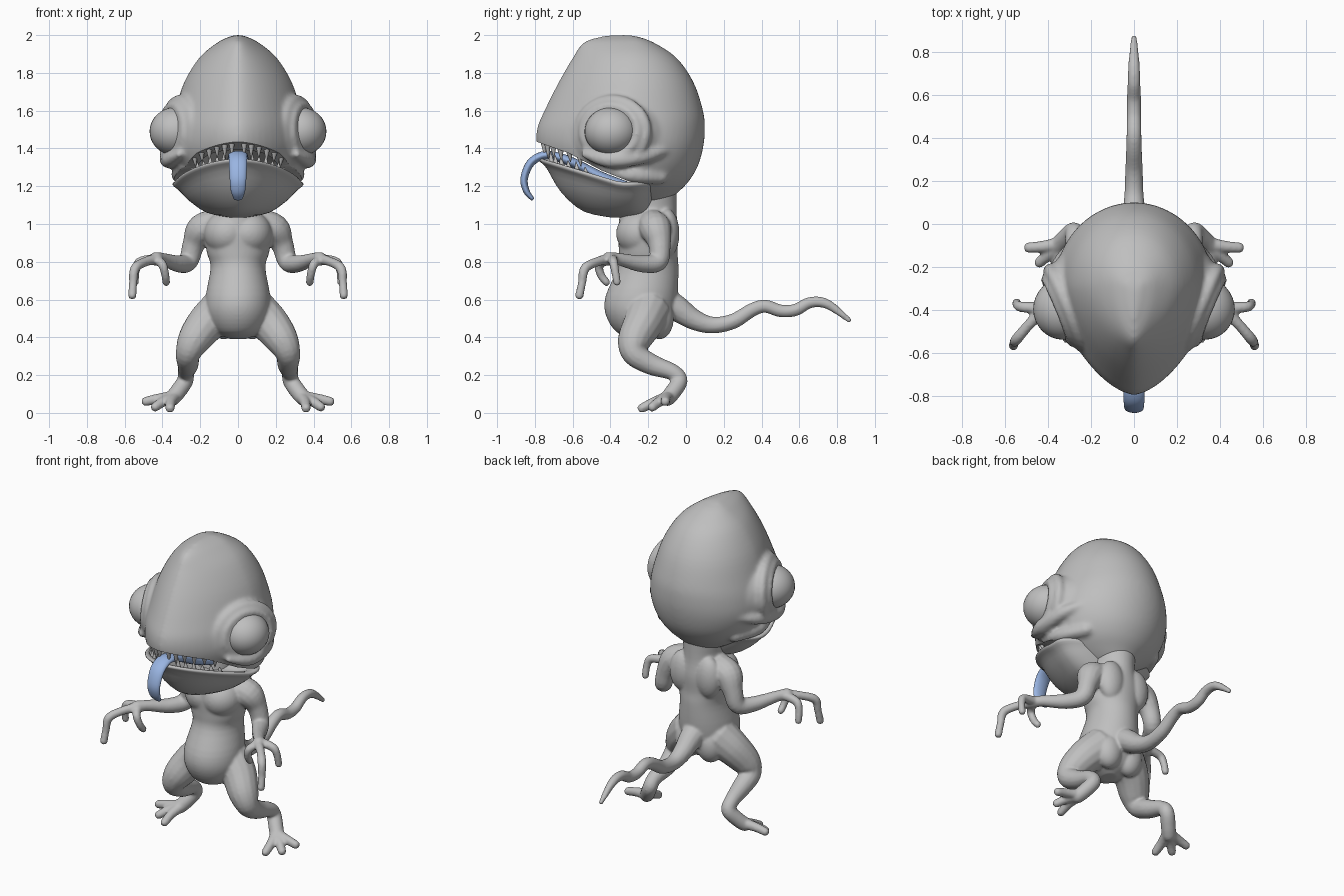
import bpy, bmesh, math
from mathutils import Vector, Matrix


def material(name, rgb):
    m = bpy.data.materials.new(name)
    m.diffuse_color = (*rgb, 1)
    return m


GREY = material("grey skin", (0.52, 0.52, 0.52))
BLUE = material("blue tongue", (0.32, 0.46, 0.76))


def loft(bm, rings):
    vs = [[bm.verts.new(p) for p in r] for r in rings]
    n = len(vs[0])
    for a, b in zip(vs, vs[1:]):
        for i in range(n):
            bm.faces.new((a[i], a[(i + 1) % n], b[(i + 1) % n], b[i]))
    bm.faces.new(vs[0])
    bm.faces.new(vs[-1])


def spline(pts, sub=5):
    """Catmull-Rom through tuples of any length."""
    out = []
    for i in range(len(pts) - 1):
        p0, p1, p2, p3 = (pts[max(i - 1, 0)], pts[i], pts[i + 1], pts[min(i + 2, len(pts) - 1)])
        for k in range(sub):
            t = k / sub
            out.append([0.5 * (2 * b + (c - a) * t + (2 * a - 5 * b + 4 * c - d) * t * t
                               + (3 * b - a - 3 * c + d) * t ** 3)
                        for a, b, c, d in zip(p0, p1, p2, p3)])
    return out + [list(pts[-1])]


def tube(bm, path, side=1, flat=1.0, n=14):
    """Tapered tube along (x, y, z, radius) points; flat scales the thickness."""
    pts = spline([(p[0] * side, *p[1:]) for p in path])
    cs = [Vector(p[:3]) for p in pts]
    u, rings = Vector((1, 0.01, 0.02)), []
    for i, c in enumerate(cs):
        t = (cs[min(i + 1, len(cs) - 1)] - cs[max(i - 1, 0)]).normalized()
        u = (u - t * u.dot(t)).normalized()
        v = t.cross(u)
        # ends are rounded with extra rings
        caps = [(-0.8, 0.5), (-0.45, 0.85), (0, 1)] if i == 0 else \
            [(0, 1), (0.45, 0.85), (0.8, 0.5)] if i == len(cs) - 1 else [(0, 1)]
        for off, k in caps:
            r = max(pts[i][3], 0.002)
            rings.append([c + t * off * r * flat + (u * math.cos(a) + v * math.sin(a) * flat) * r * k
                          for a in (2 * math.pi * j / n for j in range(n))])
    loft(bm, rings)


def ball(bm, c, r):
    m = Matrix.Translation(c) @ Matrix.Diagonal((*r, 1))
    bmesh.ops.create_uvsphere(bm, u_segments=32, v_segments=20, radius=1, matrix=m)


def plan(a, yf, yb, hw, ym, p):
    """Point on a head outline: pointed front, round back; a = 0 is the tip."""
    s, c = math.sin(a), math.cos(a)
    e = 2 / p if c > 0 else 1
    x = math.copysign(abs(s) ** e, s) * hw
    return x, (ym - (ym - yf) * c ** e if c > 0 else ym - (yb - ym) * c)


def shade(ob, angle):
    bpy.ops.object.select_all(action='DESELECT')
    ob.select_set(True)
    bpy.context.view_layer.objects.active = ob
    bpy.ops.object.shade_smooth_by_angle(angle=math.radians(angle))


def finish(bm, name, mat, voxel=0, smooth=0, angle=50):
    bmesh.ops.recalc_face_normals(bm, faces=bm.faces[:])
    me = bpy.data.meshes.new(name)
    bm.to_mesh(me)
    bm.free()
    ob = bpy.data.objects.new(name, me)
    bpy.context.collection.objects.link(ob)
    me.materials.append(mat)
    bpy.context.view_layer.objects.active = ob
    if voxel:
        m = ob.modifiers.new("fuse", 'REMESH')
        m.mode, m.voxel_size = 'VOXEL', voxel
        bpy.ops.object.modifier_apply(modifier="fuse")
        m = ob.modifiers.new("soften", 'SMOOTH')
        m.factor, m.iterations = 0.5, smooth
        bpy.ops.object.modifier_apply(modifier="soften")
    shade(ob, angle)
    return ob


def cut(ob, bm):
    cutter = finish(bm, "cutter", GREY)
    bpy.context.view_layer.objects.active = ob
    m = ob.modifiers.new("cut", 'BOOLEAN')
    m.operation, m.solver, m.object = 'DIFFERENCE', 'EXACT', cutter
    bpy.ops.object.modifier_apply(modifier="cut")
    bpy.data.objects.remove(cutter)


N = 64
ANG = [2 * math.pi * i / N for i in range(N)]

# Head: stacked outlines (z, front y, back y, half width), with eyelids and cheek folds
prof = [(1.12, -0.36, -0.09, 0.13), (1.16, -0.46, -0.05, 0.20), (1.22, -0.62, 0.01, 0.28),
        (1.30, -0.73, 0.06, 0.335), (1.40, -0.785, 0.09, 0.365), (1.50, -0.79, 0.10, 0.36),
        (1.60, -0.75, 0.09, 0.335), (1.75, -0.675, 0.04, 0.285), (1.88, -0.60, -0.05, 0.205),
        (1.96, -0.545, -0.17, 0.11), (1.99, -0.46, -0.25, 0.05), (2.0, -0.41, -0.31, 0.02)]
bm = bmesh.new()
loft(bm, [[(*plan(a, f, b, w, max(-0.28, (f + b) / 2 - 0.02 if z > 1.8 else -0.28), 1.6), z) for a in ANG]
          for z, f, b, w in spline(prof, 4)])
EYE = Vector((0.33, -0.395, 1.49))
for s in (1, -1):
    d = Vector((0.9, -0.38, 0.05)).normalized()
    u = d.cross(Vector((0, 0, 1))).normalized()
    v = u.cross(d)
    for R, r, off in ((0.146, 0.023, 0.02), (0.178, 0.03, -0.015)):
        ring = [EYE + d * off + (u * math.cos(a) * 1.08 + v * math.sin(a) * 0.93) * R
                for a in (2 * math.pi * k / 16 for k in range(18))]
        tube(bm, [(*p, r) for p in ring], s)
    # socket mass, then folds over and under the eye
    ball(bm, (0.27 * s, -0.33, 1.47), (0.135, 0.22, 0.20))
    tube(bm, [(0.31, -0.54, 1.37, 0.02), (0.365, -0.40, 1.34, 0.045), (0.36, -0.22, 1.36, 0.04),
              (0.28, -0.08, 1.40, 0.02)], s)
    tube(bm, [(0.29, -0.46, 1.30, 0.02), (0.315, -0.30, 1.26, 0.04), (0.25, -0.13, 1.25, 0.04)], s)
head = finish(bm, "head", GREY, 0.012, 9)

# Mouth opening: side profile of the upper lip, then a hollow palate
bm = bmesh.new()
lip = [(-1, 1.49), (-0.79, 1.435), (-0.62, 1.375), (-0.45, 1.285), (-0.30, 1.225), (-0.22, 1.21),
       (-0.22, 0.9), (-1, 0.9)]
loft(bm, [[(x, y, z) for y, z in lip] for x in (-0.7, 0.7)])
cut(head, bm)
bm = bmesh.new()
ball(bm, (0, 0, 0), (0.22, 0.25, 0.08))
bmesh.ops.transform(bm, matrix=Matrix.Translation((0, -0.44, 1.30)) @ Matrix.Rotation(-0.42, 4, 'X'),
                    verts=bm.verts[:])
cut(head, bm)
shade(head, 50)


# Lower jaw: bowl of outlines (front, back, half width, z, forward tilt)
def jaw_point(a, f, b, w, z, k):
    x, y = plan(a, f, b, w, -0.3, 1.7)
    return x, y, z + k * 0.3 * max(0, -(y + 0.35))


jaw = [(-0.40, -0.27, 0.05, 1.035, 0), (-0.54, -0.20, 0.165, 1.06, 0.1), (-0.66, -0.17, 0.255, 1.12, 0.5),
       (-0.735, -0.15, 0.31, 1.175, 1), (-0.775, -0.14, 0.345, 1.205, 1), (-0.765, -0.15, 0.335, 1.222, 1),
       (-0.71, -0.17, 0.29, 1.212, 1), (-0.60, -0.25, 0.2, 1.17, 0.9), (-0.42, -0.28, 0.05, 1.15, 0.9)]
bm = bmesh.new()
loft(bm, [[jaw_point(a, *r) for a in ANG] for r in spline(jaw, 3)])
finish(bm, "lower_jaw", GREY, angle=80)

# Teeth: cones along both lips
bm = bmesh.new()


def tooth(base, tip, r):
    d = Vector(tip) - Vector(base)
    m = Matrix.Translation((Vector(base) + Vector(tip)) / 2) @ d.to_track_quat('Z', 'Y').to_matrix().to_4x4()
    bmesh.ops.create_cone(bm, cap_ends=True, segments=10, radius1=r, radius2=0.002, depth=d.length, matrix=m)


for s in (1, -1):
    for i in range(6):
        x, y = plan(s * (0.16 + 0.14 * i), -0.76, 0, 0.325, -0.28, 1.6)
        z = 1.445 - (y + 0.78) * 0.38
        tooth((x, y, z), (x * 0.98, y + 0.005, z - 0.078 + 0.006 * i - 0.01 * (i % 2)), 0.018)
        x, y, z = jaw_point(s * (0.30 + 0.13 * i), -0.735, -0.15, 0.31, 1.21, 1)
        tooth((x, y, z), (x, y - 0.005, z + 0.068 - 0.004 * i - 0.01 * (i % 2)), 0.017)
finish(bm, "teeth", GREY)

# Eyeballs
for s, side in ((1, "left"), (-1, "right")):
    bm = bmesh.new()
    ball(bm, (EYE.x * s, EYE.y, EYE.z), (0.138, 0.142, 0.128))
    finish(bm, "eyeball_" + side, GREY)

# Tongue: flattened tube curling over the lip
bm = bmesh.new()
tube(bm, [(0, -0.32, 1.20, 0.06), (0, -0.45, 1.25, 0.06), (0, -0.60, 1.325, 0.058), (0, -0.70, 1.36, 0.053),
          (0, -0.765, 1.36, 0.05), (0, -0.825, 1.32, 0.048), (0, -0.857, 1.24, 0.044),
          (0, -0.845, 1.175, 0.038), (0, -0.815, 1.135, 0.024)], flat=0.45, n=20)
finish(bm, "tongue", BLUE, angle=80)

# Body: torso outlines (centre y, z, half width, half depth), then muscles, limbs and tail
torso = [(-0.19, 1.22, 0.13, 0.14), (-0.2, 1.06, 0.12, 0.15), (-0.2, 0.95, 0.175, 0.16),
         (-0.2, 0.85, 0.165, 0.155), (-0.2, 0.77, 0.145, 0.16), (-0.235, 0.62, 0.17, 0.19),
         (-0.245, 0.52, 0.165, 0.18), (-0.24, 0.43, 0.12, 0.13), (-0.23, 0.39, 0.04, 0.05)]
bm = bmesh.new()
loft(bm, [[(w * math.sin(a), y + d * math.cos(a), z) for a in ANG] for y, z, w, d in spline(torso, 4)])
for s in (1, -1):
    ball(bm, (0.055 * s, -0.24, 0.95), (0.125, 0.13, 0.12))
    ball(bm, (0.09 * s, -0.10, 0.95), (0.085, 0.065, 0.13))
    ball(bm, (0.075 * s, -0.14, 0.50), (0.085, 0.075, 0.11))
    # arm with three fingers
    tube(bm, [(0.10, -0.18, 1.0, 0.08), (0.19, -0.16, 0.97, 0.085), (0.235, -0.14, 0.89, 0.06),
              (0.265, -0.15, 0.80, 0.052), (0.32, -0.24, 0.79, 0.045), (0.40, -0.36, 0.815, 0.033),
              (0.435, -0.41, 0.815, 0.038)], s)
    tube(bm, [(0.43, -0.41, 0.815, 0.03), (0.49, -0.47, 0.80, 0.025), (0.545, -0.535, 0.765, 0.026),
              (0.555, -0.55, 0.69, 0.022), (0.56, -0.565, 0.62, 0.023)], s)
    tube(bm, [(0.43, -0.39, 0.815, 0.028), (0.52, -0.385, 0.80, 0.025), (0.542, -0.375, 0.75, 0.022),
              (0.545, -0.365, 0.69, 0.021)], s)
    tube(bm, [(0.43, -0.41, 0.81, 0.028), (0.40, -0.46, 0.785, 0.024), (0.385, -0.45, 0.73, 0.022),
              (0.38, -0.42, 0.69, 0.021)], s)
    # leg with heel and three toes
    tube(bm, [(0.09, -0.20, 0.54, 0.12), (0.17, -0.23, 0.47, 0.105), (0.235, -0.275, 0.38, 0.088),
              (0.265, -0.27, 0.31, 0.066), (0.265, -0.18, 0.255, 0.056), (0.275, -0.07, 0.215, 0.044),
              (0.28, -0.035, 0.17, 0.044), (0.32, -0.07, 0.11, 0.044), (0.35, -0.10, 0.075, 0.042)], s)
    for tx, ty, tz in ((0.49, -0.11, 0.06), (0.44, -0.18, 0.03), (0.36, -0.235, 0.024)):
        tube(bm, [(0.335, -0.09, 0.085, 0.034), ((tx + 0.35) / 2, (ty - 0.10) / 2, (tz + 0.09) / 2, 0.028),
                  (tx, ty, tz, 0.025)], s)
tube(bm, [(0, -0.16, 0.60, 0.09), (0, -0.06, 0.56, 0.072), (0, 0.04, 0.495, 0.056), (0, 0.14, 0.465, 0.045),
          (0, 0.25, 0.485, 0.041), (0, 0.35, 0.545, 0.037), (0, 0.42, 0.565, 0.035), (0, 0.50, 0.54, 0.034),
          (0, 0.58, 0.545, 0.033), (0, 0.66, 0.585, 0.03), (0, 0.75, 0.575, 0.026), (0, 0.865, 0.49, 0.014)])
finish(bm, "body", GREY, 0.008, 6)
